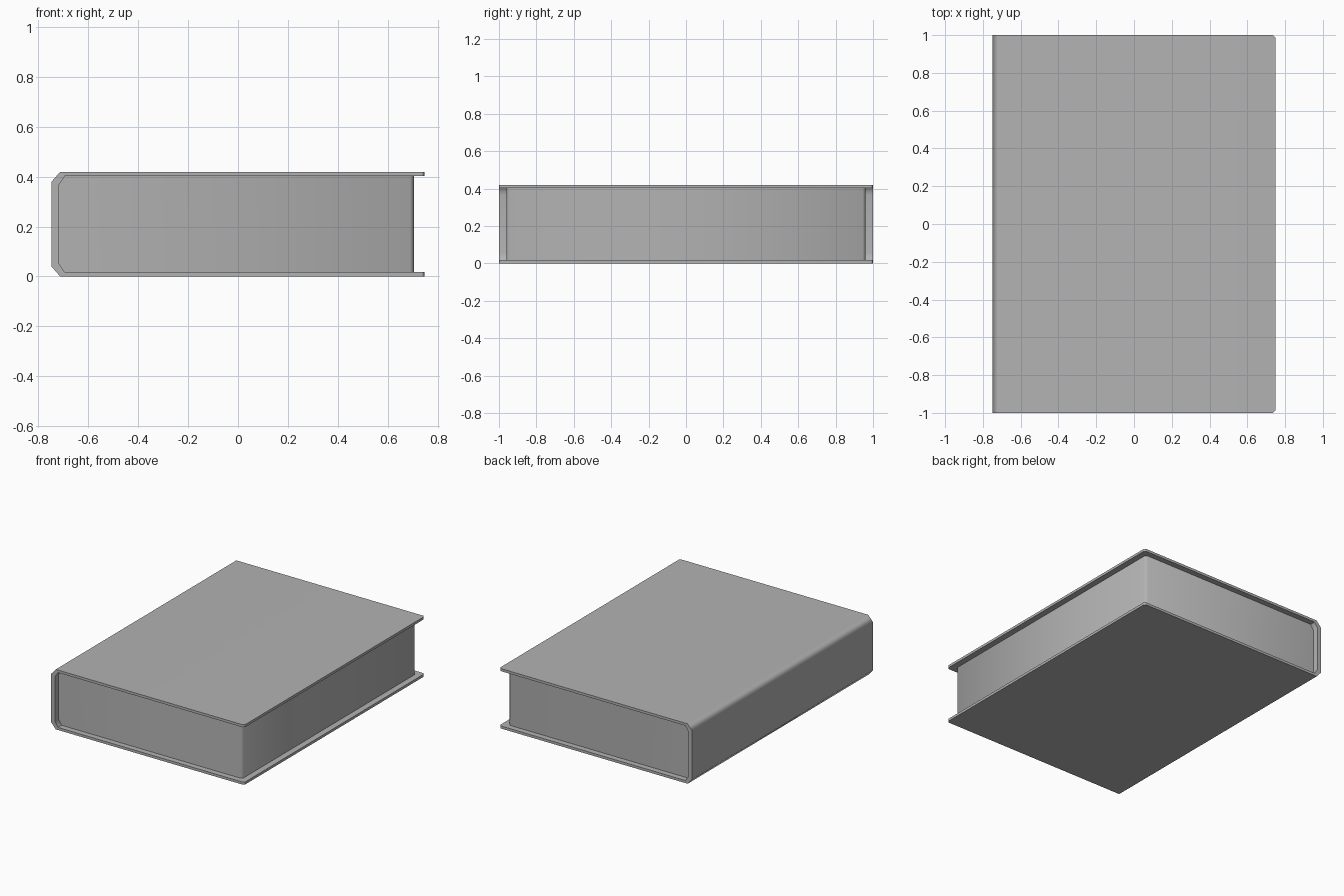
import bpy, bmesh, math
from mathutils import Vector

cube = bpy.data.objects.get("Cube")
if cube:
    bpy.data.objects.remove(cube, do_unlink=True)

HEIGHT, BOARD, EDGE = 0.42, 0.018, 0.748

grey = bpy.data.materials.new("plain grey")
grey.use_nodes = True
colour = (0.45, 0.45, 0.45, 1)
grey.diffuse_color = colour
grey.node_tree.nodes["Principled BSDF"].inputs["Base Color"].default_value = colour


def spine_outline(x, z, cut_x, cut_z, end):
    """Lower half from the fore edge to the spine, then its mirror image."""
    lower = [(end, z), (x + cut_x, z), (x, z + cut_z)]
    return lower + [(px, HEIGHT - pz) for px, pz in reversed(lower)]


def extruded(name, outline, half_length, corner):
    """Extrude an x-z outline along y and chamfer its fore-edge corners."""
    bm = bmesh.new()
    face = bm.faces.new([bm.verts.new((x, -half_length, z)) for x, z in outline])
    result = bmesh.ops.extrude_face_region(bm, geom=[face])
    moved = [v for v in result["geom"] if isinstance(v, bmesh.types.BMVert)]
    bmesh.ops.translate(bm, verts=moved, vec=Vector((0, 2 * half_length, 0)))
    fore = max(x for x, z in outline)
    corners = [e for e in bm.edges
               if all(abs(v.co.x - fore) < 1e-4 for v in e.verts)
               and abs(e.verts[0].co.y - e.verts[1].co.y) < 1e-4]
    bmesh.ops.bevel(bm, geom=corners, offset=corner, segments=1, affect='EDGES')
    bmesh.ops.recalc_face_normals(bm, faces=bm.faces)
    mesh = bpy.data.meshes.new(name)
    bm.to_mesh(mesh)
    bm.free()
    mesh.materials.append(grey)
    obj = bpy.data.objects.new(name, mesh)
    bpy.context.collection.objects.link(obj)
    bpy.ops.object.select_all(action='DESELECT')
    obj.select_set(True)
    bpy.context.view_layer.objects.active = obj
    bpy.ops.object.shade_smooth_by_angle(angle=math.radians(55))
    return obj


# Cover: two boards joined by a chamfered spine
outer = spine_outline(-EDGE, 0, 0.035, 0.04, EDGE)
inner = spine_outline(-0.72, BOARD, 0.025, 0.037, EDGE)
cover = extruded("cover", outer + inner[::-1], 1.0, 0.012)
weighted = cover.modifiers.new("flat boards", 'WEIGHTED_NORMAL')
weighted.keep_sharp = True

# Page block: fills the cover, set back at the three open edges
pages = spine_outline(-0.72, BOARD, 0.025, 0.037, 0.705)
extruded("page_block", pages, 0.96, 0.015)
